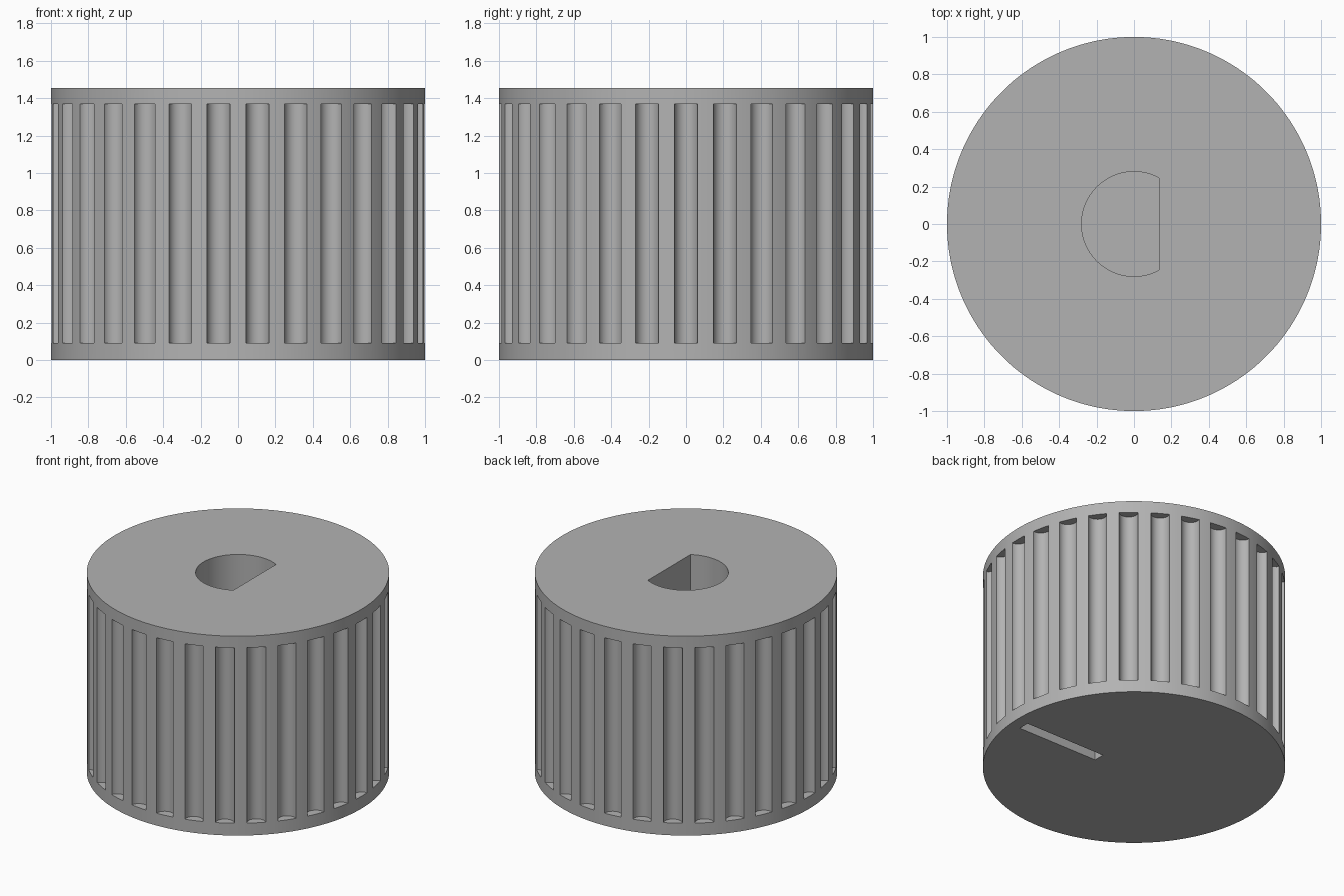
import bpy, bmesh
from math import cos, sin, pi, acos, radians
from mathutils import Matrix

if "Cube" in bpy.data.objects:
    bpy.data.objects.remove(bpy.data.objects["Cube"], do_unlink=True)

HEIGHT = 1.455
GROOVES = 30
GROOVE_R = 0.063
GROOVE_Z = (0.09, 1.37)
SHAFT_R, SHAFT_FLAT, SHAFT_DEPTH = 0.28, 0.135, 1.1

grey = bpy.data.materials.new("mid_grey")
grey.use_nodes = True
colour = (0.45, 0.45, 0.45, 1)
grey.diffuse_color = colour
grey.node_tree.nodes["Principled BSDF"].inputs["Base Color"].default_value = colour


def add_prism(bm, outline, z0, z1):
    """Extrude a counter-clockwise outline from z0 up to z1."""
    low = [bm.verts.new((x, y, z0)) for x, y in outline]
    high = [bm.verts.new((x, y, z1)) for x, y in outline]
    bm.faces.new(low[::-1])
    bm.faces.new(high)
    for i in range(len(low)):
        j = (i + 1) % len(low)
        bm.faces.new((low[i], low[j], high[j], high[i]))


def arc(radius, start, end, steps, cx=0, cy=0):
    angles = [start + (end - start) * i / steps for i in range(steps + 1)]
    return [(cx + radius * cos(a), cy + radius * sin(a)) for a in angles]


def make_object(name, bm):
    mesh = bpy.data.meshes.new(name)
    bm.to_mesh(mesh)
    bm.free()
    mesh.materials.append(grey)
    obj = bpy.data.objects.new(name, mesh)
    bpy.context.collection.objects.link(obj)
    return obj


# Knob body
bm = bmesh.new()
add_prism(bm, arc(1, 0, 2 * pi, 180)[:-1], 0, HEIGHT)
knob = make_object("knob_body", bm)

# Cutter: grip grooves, shaft hole and pointer slot
bm = bmesh.new()
for i in range(GROOVES):
    a = 2 * pi * i / GROOVES
    add_prism(bm, arc(GROOVE_R, 0, 2 * pi, 32, cos(a), sin(a))[:-1], *GROOVE_Z)
half = acos(SHAFT_FLAT / SHAFT_R)
add_prism(bm, arc(SHAFT_R, half, 2 * pi - half, 64), HEIGHT - SHAFT_DEPTH, HEIGHT + 0.1)
add_prism(bm, [(0.26, -0.09), (0.91, -0.09), (0.91, -0.01), (0.26, -0.01)], -0.1, 0.09)
cutter = make_object("knob_cutter", bm)
cutter.hide_render = True

# Cut the knob and discard the cutter
cut = knob.modifiers.new("cut", "BOOLEAN")
cut.operation = "DIFFERENCE"
cut.solver = "EXACT"
cut.object = cutter
bpy.ops.object.select_all(action="DESELECT")
bpy.context.view_layer.objects.active = knob
knob.select_set(True)
bpy.ops.object.modifier_apply(modifier=cut.name)
bpy.data.objects.remove(cutter, do_unlink=True)
bpy.ops.object.shade_smooth_by_angle(angle=radians(30))
